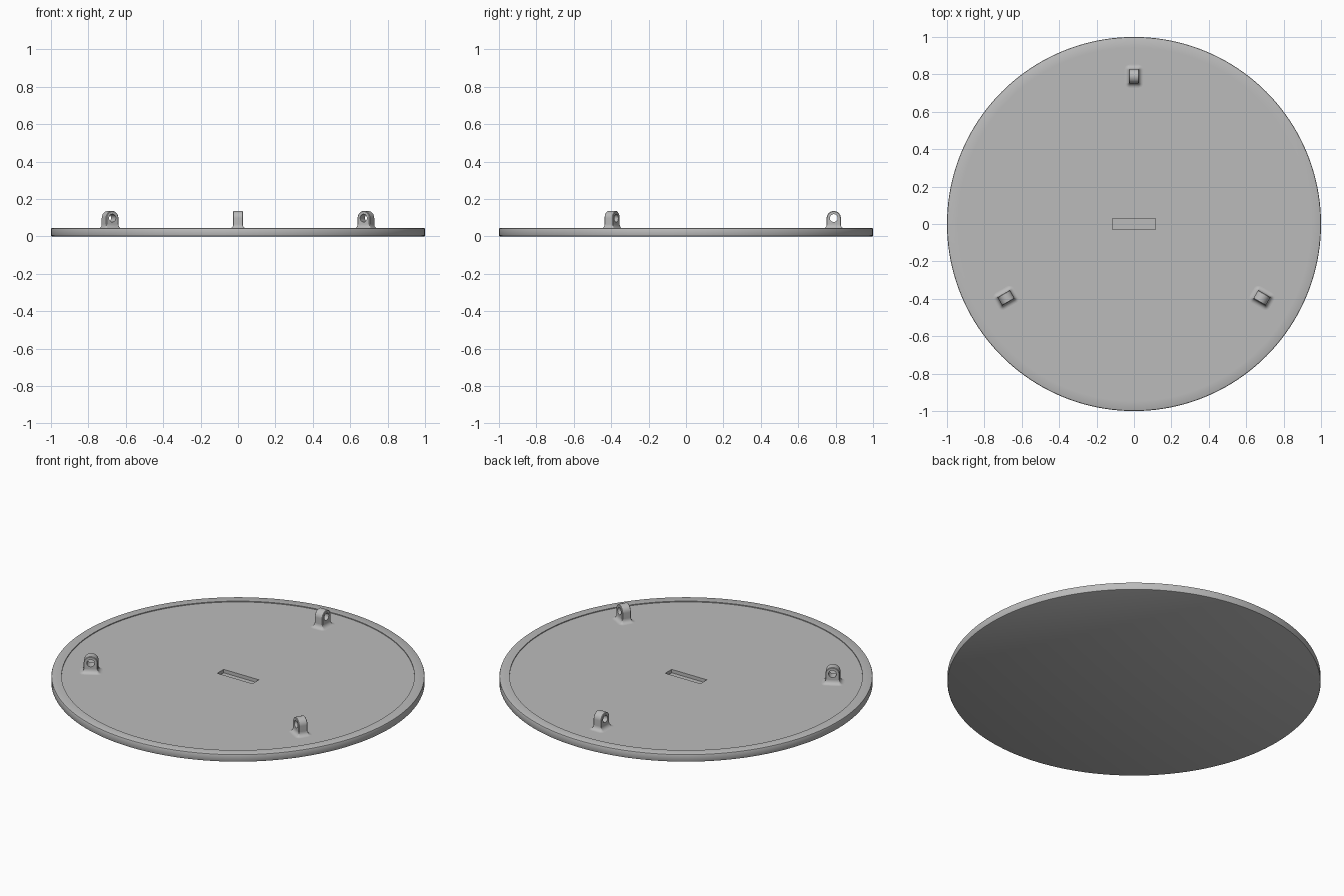
import bpy, bmesh, math
from mathutils import Matrix

cube = bpy.data.objects.get("Cube")
if cube:
    bpy.data.objects.remove(cube, do_unlink=True)

GREY = (0.5, 0.5, 0.5, 1)
mat = bpy.data.materials.new("plain grey")
mat.use_nodes = True
mat.diffuse_color = GREY
mat.node_tree.nodes["Principled BSDF"].inputs["Base Color"].default_value = GREY

FLOOR = 0.04      # recessed top surface
LUG_RING = 0.79   # distance of lugs from the centre


def make_object(name, bm):
    bmesh.ops.recalc_face_normals(bm, faces=bm.faces)
    mesh = bpy.data.meshes.new(name)
    bm.to_mesh(mesh)
    bm.free()
    ob = bpy.data.objects.new(name, mesh)
    bpy.context.collection.objects.link(ob)
    mesh.materials.append(mat)
    return ob


def loft(bm, rings):
    """Skin closed rings of points and cap both ends."""
    loops = [[bm.verts.new(p) for p in ring] for ring in rings]
    for a, b in zip(loops, loops[1:]):
        for i in range(len(a)):
            j = (i + 1) % len(a)
            bm.faces.new((a[i], a[j], b[j], b[i]))
    bm.faces.new(loops[0])
    bm.faces.new(loops[-1])


def circle(r, z, n=160):
    return [(r * math.cos(t), r * math.sin(t), z)
            for t in (2 * math.pi * i / n for i in range(n))]


def rounded_rect(hx, hy, r, z, n=6):
    pts = []
    for k, (sx, sy) in enumerate(((1, 1), (-1, 1), (-1, -1), (1, -1))):
        for i in range(n + 1):
            t = (k + i / n) * math.pi / 2
            pts.append((sx * (hx - r) + r * math.cos(t),
                        sy * (hy - r) + r * math.sin(t), z))
    return pts


def cut(ob, cutter):
    mod = ob.modifiers.new("cut", "BOOLEAN")
    mod.operation = "DIFFERENCE"
    mod.solver = "EXACT"
    mod.object = cutter
    bpy.ops.object.select_all(action="DESELECT")
    bpy.context.view_layer.objects.active = ob
    ob.select_set(True)
    bpy.ops.object.modifier_apply(modifier="cut")
    bpy.data.objects.remove(cutter, do_unlink=True)


def smooth(ob):
    bpy.ops.object.select_all(action="DESELECT")
    bpy.context.view_layer.objects.active = ob
    ob.select_set(True)
    bpy.ops.object.shade_smooth_by_angle(angle=math.radians(32))


# Round plate with softened edge, narrow rim and shallow recess
bm = bmesh.new()
loft(bm, [circle(r, z) for r, z in (
    (0.994, 0), (0.998, 0.002), (1, 0.006), (1, 0.038), (0.998, 0.043),
    (0.994, 0.045), (0.945, 0.045), (0.945, FLOOR))])
plate = make_object("round_plate", bm)

# Shallow rectangular slot in the middle
bm = bmesh.new()
bmesh.ops.create_cube(bm, size=1, matrix=Matrix.Translation((0, 0, FLOOR + 0.01))
                      @ Matrix.Diagonal((0.23, 0.06, 0.06, 1)))
cut(plate, make_object("slot_cutter", bm))
smooth(plate)


def make_lug(name, angle):
    # Rounded upright tab
    half_x, half_y, hole_z = 0.026, 0.038, 0.098
    outline = [(-half_y, FLOOR - 0.005), (half_y, FLOOR - 0.005)]
    outline += [(half_y * math.cos(t), hole_z + half_y * math.sin(t))
                for t in (math.pi * i / 24 for i in range(25))]
    bm = bmesh.new()
    loft(bm, [[(x, y * s, FLOOR - 0.005 if z < FLOOR else hole_z + (z - hole_z) * s)
               for y, z in outline]
              for x, s in ((-half_x, 0.92), (-half_x + 0.003, 1),
                           (half_x - 0.003, 1), (half_x, 0.92))])
    lug = make_object(name, bm)

    # Round eye through the tab
    bm = bmesh.new()
    bmesh.ops.create_cone(bm, cap_ends=True, segments=32, radius1=0.021,
                          radius2=0.021, depth=0.2,
                          matrix=Matrix.Translation((0, 0, hole_z))
                          @ Matrix.Rotation(math.pi / 2, 4, "Y"))
    cut(lug, make_object("eye_cutter", bm))

    # Flared fillet around the foot
    rad, rings = 0.024, []
    for i in range(9):
        t = i / 8 * math.pi / 2
        d = rad * (1 - math.sin(t))
        rings.append(rounded_rect(half_x + d, half_y + d, d + 0.003,
                                  FLOOR + rad * (1 - math.cos(t))))
    bm = bmesh.new()
    loft(bm, rings)
    foot = make_object(name + "_foot", bm)

    turn = Matrix.Rotation(angle, 4, "Z") @ Matrix.Translation((0, LUG_RING, 0))
    for ob in (lug, foot):
        ob.data.transform(turn)
        smooth(ob)


for name, deg in (("back_lug", 0), ("right_lug", 120), ("left_lug", 240)):
    make_lug(name, math.radians(deg))
